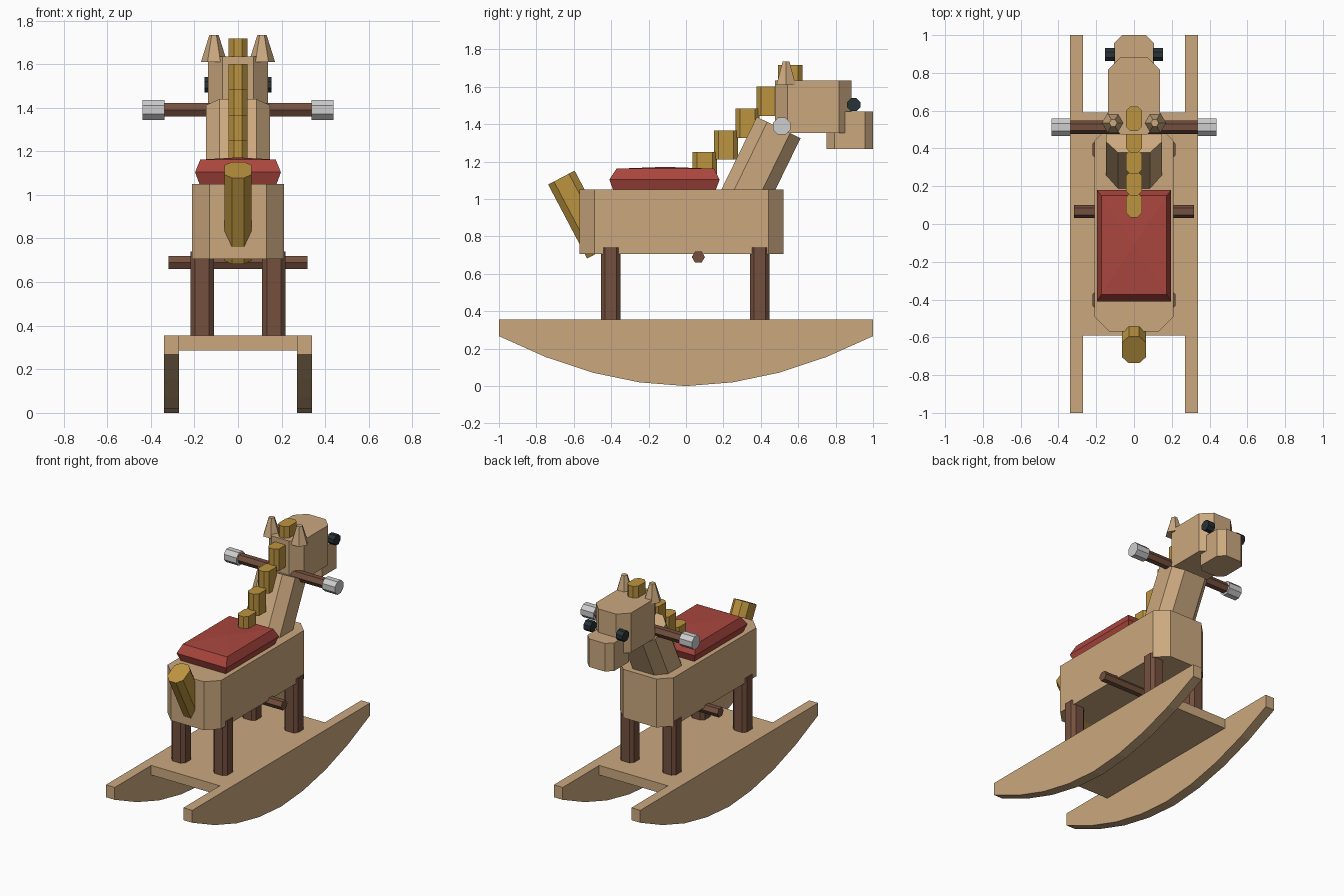
import bpy, bmesh, math
from mathutils import Matrix

if "Cube" in bpy.data.objects:
    bpy.data.objects.remove(bpy.data.objects["Cube"])


def material(name, r, g, b):
    m = bpy.data.materials.new(name)
    lin = [((c / 255 + 0.055) / 1.055) ** 2.4 for c in (r, g, b)]
    m.diffuse_color = (*lin, 1)
    m.use_nodes = True
    m.node_tree.nodes["Principled BSDF"].inputs["Base Color"].default_value = m.diffuse_color
    return m


TAN = material("tan wood", 203, 169, 127)
BROWN = material("dark brown wood", 116, 80, 62)
RED = material("red cushion", 170, 70, 62)
GOLD = material("golden hair", 188, 148, 64)
DARK = material("dark eye", 40, 50, 55)
GREY = material("light grey grip", 205, 205, 205)


def finish(name, bm, mat):
    bmesh.ops.recalc_face_normals(bm, faces=bm.faces)
    me = bpy.data.meshes.new(name)
    bm.to_mesh(me)
    bm.free()
    me.materials.append(mat)
    ob = bpy.data.objects.new(name, me)
    bpy.context.collection.objects.link(ob)
    return ob


def extrude(name, pts, vec, mat):
    """Extrude a closed polygon along a vector."""
    bm = bmesh.new()
    f = bm.faces.new([bm.verts.new(p) for p in pts])
    r = bmesh.ops.extrude_face_region(bm, geom=[f])
    vs = [v for v in r["geom"] if isinstance(v, bmesh.types.BMVert)]
    bmesh.ops.translate(bm, verts=vs, vec=vec)
    if not any(len(e.link_faces) < 2 for e in bm.edges):
        return finish(name, bm, mat)
    bm.faces.new(list(reversed([v for v in bm.verts if v not in vs])))
    return finish(name, bm, mat)


def block(name, centre, size, c, mat, tilt=0):
    """Box with its four upright edges cut by c, tilted about x."""
    x, y, z = (s / 2 for s in size)
    pts = [(x - c, -y), (x, c - y), (x, y - c), (x - c, y),
           (c - x, y), (-x, y - c), (-x, c - y), (c - x, -y)]
    ob = extrude(name, [(a, b, -z) for a, b in pts], (0, 0, 2 * z), mat)
    ob.data.transform(Matrix.Translation(centre) @ Matrix.Rotation(math.radians(tilt), 4, 'X'))
    return ob


def rod(name, x0, x1, y, z, r, sides, mat):
    """Prism lying along x."""
    off = 0 if sides == 6 else math.pi / sides
    pts = [(x0, y + r * math.cos(off + i * math.tau / sides),
            z + r * math.sin(off + i * math.tau / sides)) for i in range(sides)]
    return extrude(name, pts, (x1 - x0, 0, 0), mat)


# rockers and the board joining them
half = [(0, 0), (0.25, 0.02), (0.5, 0.072), (0.75, 0.155), (1, 0.267)]
profile = [(-y, z) for y, z in half[:0:-1]] + half + [(1, 0.355), (-1, 0.355)]
for side, x in (("left", -0.34), ("right", 0.27)):
    extrude(side + "_rocker", [(x, y, z) for y, z in profile], (0.07, 0, 0), TAN)
extrude("base_board", [(-0.3, -0.59, 0.287), (0.3, -0.59, 0.287),
                       (0.3, 0.59, 0.287), (-0.3, 0.59, 0.287)], (0, 0, 0.068), TAN)

# legs
for sx, side in ((-1, "left"), (1, "right")):
    for y, end in ((-0.402, "tail"), (0.394, "head")):
        block(f"{side}_{end}_leg", (sx * 0.165, y, 0.545), (0.108, 0.106, 0.39), 0.022, BROWN)

# body, neck, head and snout
block("body", (0, -0.025, 0.8775), (0.42, 1.09, 0.345), 0.08, TAN)
block("neck", (0, 0.397, 1.18), (0.294, 0.26, 0.45), 0.062, TAN, -26)
block("head", (0, 0.68, 1.494), (0.276, 0.41, 0.282), 0.068, TAN)
block("snout", (0, 0.875, 1.368), (0.21, 0.25, 0.2), 0.043, TAN)

# cushion seat: flared bottom, sloped top edge, slight dome
bm = bmesh.new()
rings = []
for hx, y0, y1, z in ((0.175, -0.388, 0.158, 1.045), (0.197, -0.41, 0.18, 1.104),
                      (0.173, -0.372, 0.15, 1.162)):
    rings.append([bm.verts.new(p) for p in
                  ((-hx, y0, z), (hx, y0, z), (hx, y1, z), (-hx, y1, z))])
for a, b in zip(rings, rings[1:]):
    for i in range(4):
        j = (i + 1) % 4
        bm.faces.new((a[i], a[j], b[j], b[i]))
bm.faces.new(rings[0][::-1])
apex = bm.verts.new((0, -0.11, 1.172))
for i in range(4):
    bm.faces.new((rings[2][i], rings[2][(i + 1) % 4], apex))
finish("seat", bm, RED)

# mane steps and tail
for i in range(5):
    block(f"mane_{i + 1}", (0, 0.1 + 0.1142 * i, 1.172 + 0.1168 * i),
          (0.086, 0.13, 0.157), 0.024, GOLD)
block("tail", (0, -0.562, 0.917), (0.125, 0.16, 0.447), 0.035, GOLD, 27.8)

# foot rest and handlebar
rod("foot_rest", -0.318, 0.318, 0.066, 0.69, 0.035, 6, BROWN)
rod("handlebar", -0.35, 0.35, 0.512, 1.39, 0.036, 6, BROWN)

# grips, eyes and ears on both sides
for s, side in ((-1, "left"), (1, "right")):
    rod(side + "_grip", s * 0.337, s * 0.438, 0.512, 1.39, 0.05, 8, GREY)
    rod(side + "_eye", s * 0.1, s * 0.154, 0.897, 1.505, 0.038, 8, DARK)
    bm = bmesh.new()
    bmesh.ops.create_cone(bm, cap_ends=True, segments=6, radius1=0.06, radius2=0.021, depth=0.125,
                          matrix=Matrix.Translation((s * 0.11, 0.535, 1.672))
                          @ Matrix.Rotation(math.pi / 2, 4, 'Z'))
    finish(side + "_ear", bm, TAN)
